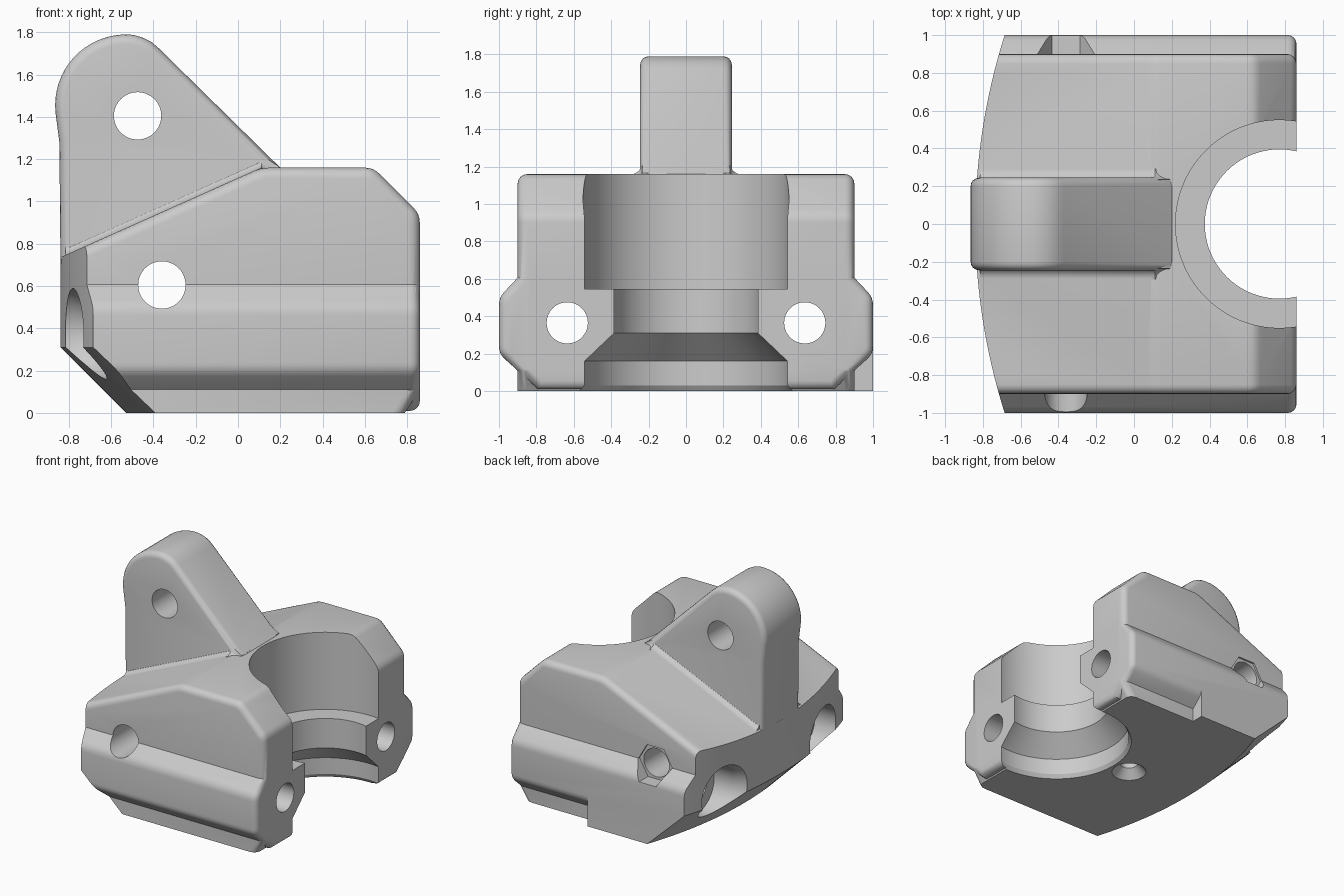
import bpy, bmesh, math
from mathutils import Matrix, Vector

cube = bpy.data.objects.get("Cube")
if cube:
    bpy.data.objects.remove(cube, do_unlink=True)

grey = bpy.data.materials.new("plain_grey")
grey.use_nodes = True
tone = (0.6, 0.6, 0.6, 1)
grey.diffuse_color = tone
grey.node_tree.nodes["Principled BSDF"].inputs["Base Color"].default_value = tone


def finish(name, bm):
    bmesh.ops.recalc_face_normals(bm, faces=bm.faces[:])
    if bm.calc_volume(signed=True) < 0:
        bmesh.ops.reverse_faces(bm, faces=bm.faces[:])
    me = bpy.data.meshes.new(name)
    bm.to_mesh(me)
    bm.free()
    me.materials.append(grey)
    ob = bpy.data.objects.new(name, me)
    bpy.context.collection.objects.link(ob)
    return ob


def soften(pts, corners, d=0.04, steps=4):
    """Replace the chosen corners of a closed profile by short curves."""
    out = []
    for i, p in enumerate(pts):
        if i not in corners:
            out.append(p)
            continue
        p, a, b = Vector(p), Vector(pts[i - 1]), Vector(pts[(i + 1) % len(pts)])
        a = p + (a - p).normalized() * d
        b = p + (b - p).normalized() * d
        for k in range(steps + 1):
            t = k / steps
            out.append(tuple(a * (1 - t) ** 2 + p * 2 * t * (1 - t) + b * t * t))
    return out


def bridge(bm, rows):
    """Skin a row of equal closed loops and cap both ends."""
    n = len(rows[0])
    for a, b in zip(rows, rows[1:]):
        for k in range(n):
            m = (k + 1) % n
            bm.faces.new((a[k], a[m], b[m], b[k]))
    return [bm.faces.new(rows[0]), bm.faces.new(rows[-1])]


def prism(name, pts, axis, lo, hi, round_ends=0):
    """Extrude a closed profile along x (points y, z) or y (points x, z)."""
    bm = bmesh.new()
    place = (lambda p, d: (d, p[0], p[1])) if axis == "x" else (lambda p, d: (p[0], d, p[1]))
    caps = bridge(bm, [[bm.verts.new(place(p, d)) for p in pts] for d in (lo, hi)])
    if round_ends:
        bmesh.ops.recalc_face_normals(bm, faces=bm.faces[:])
        rim = list({e for f in caps for e in f.edges})
        bmesh.ops.bevel(bm, geom=rim, offset=round_ends, segments=4, profile=0.5, affect="EDGES")
    return finish(name, bm)


def lathe(name, prof, loc, axis="z", seg=64):
    """Revolve (radius, height) points into a closed solid along an axis."""
    turn = {"z": Matrix(), "x": Matrix.Rotation(math.pi / 2, 4, "Y"),
            "y": Matrix.Rotation(-math.pi / 2, 4, "X")}[axis]
    bm = bmesh.new()
    angles = [2 * math.pi * k / seg for k in range(seg)]
    bridge(bm, [[bm.verts.new(turn @ Vector((r * math.cos(a), r * math.sin(a), h)) + Vector(loc))
                 for a in angles] for r, h in prof])
    return finish(name, bm)


def volume(ob):
    bm = bmesh.new()
    bm.from_object(ob, bpy.context.evaluated_depsgraph_get())
    v = bm.calc_volume()
    bm.free()
    return v


def combine(ob, tool, op):
    """Boolean with the first solver that keeps the solid intact."""
    before = volume(ob)
    mod = ob.modifiers.new("combine", "BOOLEAN")
    mod.operation, mod.object = op, tool
    for solver in ("EXACT", "MANIFOLD", "FLOAT"):
        mod.solver = solver
        bpy.context.view_layer.update()
        if volume(ob) > before * (0.99 if op == "UNION" else 0.5):
            break
    bpy.context.view_layer.objects.active = ob
    bpy.ops.object.modifier_apply(modifier=mod.name)
    bpy.data.objects.remove(tool, do_unlink=True)


# Main block with rounded side edges
outline = [(-1.1, -0.2), (0.66, -0.2), (0.86, 0.11), (0.86, 0.94),
           (0.64, 1.16), (0.11, 1.16), (-1.1, 0.62)]
body = prism("clamp_body", soften(outline, (3, 4, 5)), "y", -0.9, 0.9, 0.05)

# Thick rib along both sides
half = [(0.79, 0.01), (1, 0.2), (1, 0.5), (0.85, 0.66)]
rib = soften(half + [(-y, z) for y, z in reversed(half)], (1, 2, 5, 6))
combine(body, prism("side_rib", rib, "x", -1.05, 0.86, 0.045), "UNION")

# Square foot along the rear side
foot = [(0.8, -0.1), (1, -0.1), (1, 0.3), (0.8, 0.3)]
combine(body, prism("foot", foot, "x", -1, 0.17), "UNION")

# Bowed end with a sloping lower edge and a flat underside
R = 3.3
combine(body, lathe("bow_tool", [(R - 0.31, 0), (R, 0.31), (R, 2)],
                    (R - 0.84, 0, 0), seg=360), "INTERSECT")

# Upright lug with a rounded head
cx, cz, r = -0.53, 1.455, 0.335
head = [(cx + r * math.cos(math.radians(a)), cz + r * math.sin(math.radians(a)))
        for a in range(84, 191, 6)]
lug = [(-0.82, 0.62), (0.2, 1), (0.2, 1.16), (-0.375, 1.725), (-0.41, 1.755), (-0.45, 1.775)]
lug += head + [(-0.845, 1.28), (-0.84, 0.74)]
combine(body, prism("lug", lug, "y", -0.245, 0.245, 0.045), "UNION")

# Fillet where the lug meets the sloping top
bm = bmesh.new()
w, f = 0.235, 0.06
curve = [(w + f - f * math.sin(t), f - f * math.cos(t)) for t in
         [k * math.pi / 8 for k in range(5)]]
cross = [(w + f, -0.08)] + curve
cross += [(-y, z) for y, z in reversed(cross)]
bridge(bm, [[bm.verts.new((x, y, z + dz)) for y, dz in cross]
            for x, z in ((-0.815, 0.746), (0.11, 1.159), (0.195, 1.105))])
combine(body, finish("fillet", bm), "UNION")

# Stepped round socket open at the end
socket = [(0.57, -0.2), (0.57, 0), (0.55, 0.03), (0.55, 0.16), (0.395, 0.31),
          (0.395, 0.545), (0.55, 0.545), (0.55, 1.5)]
combine(body, lathe("socket_tool", socket, (0.77, 0, 0), seg=128), "DIFFERENCE")

# Long clamp bolt holes with flared pockets at the bowed end
bolt = [(0.28, -1.1), (0.28, -0.88), (0.23, -0.8), (0.205, -0.72), (0.205, -0.55),
        (0.11, -0.55), (0.11, 1.2)]
for side in (-1, 1):
    combine(body, lathe("bolt_tool", bolt, (0, 0.635 * side, 0.365), "x"), "DIFFERENCE")

# Cross holes through the lug and the body, with a nut recess at the rear
for x, z in ((-0.475, 1.405), (-0.36, 0.605)):
    combine(body, lathe("pin_tool", [(0.112, -1.3), (0.112, 1.3)], (x, 0, z), "y"), "DIFFERENCE")
combine(body, lathe("nut_tool", [(0.15, 0.885), (0.15, 1.3)], (-0.36, 0, 0.605), "y", seg=6),
        "DIFFERENCE")

# Countersunk screw hole underneath
screw = [(0.13, -0.1), (0.13, 0), (0.065, 0.07), (0.065, 0.35)]
combine(body, lathe("screw_tool", screw, (0.05, 0, 0), seg=32), "DIFFERENCE")

bpy.ops.object.select_all(action="DESELECT")
body.select_set(True)
bpy.context.view_layer.objects.active = body
bpy.ops.object.shade_smooth_by_angle(angle=math.radians(30))
